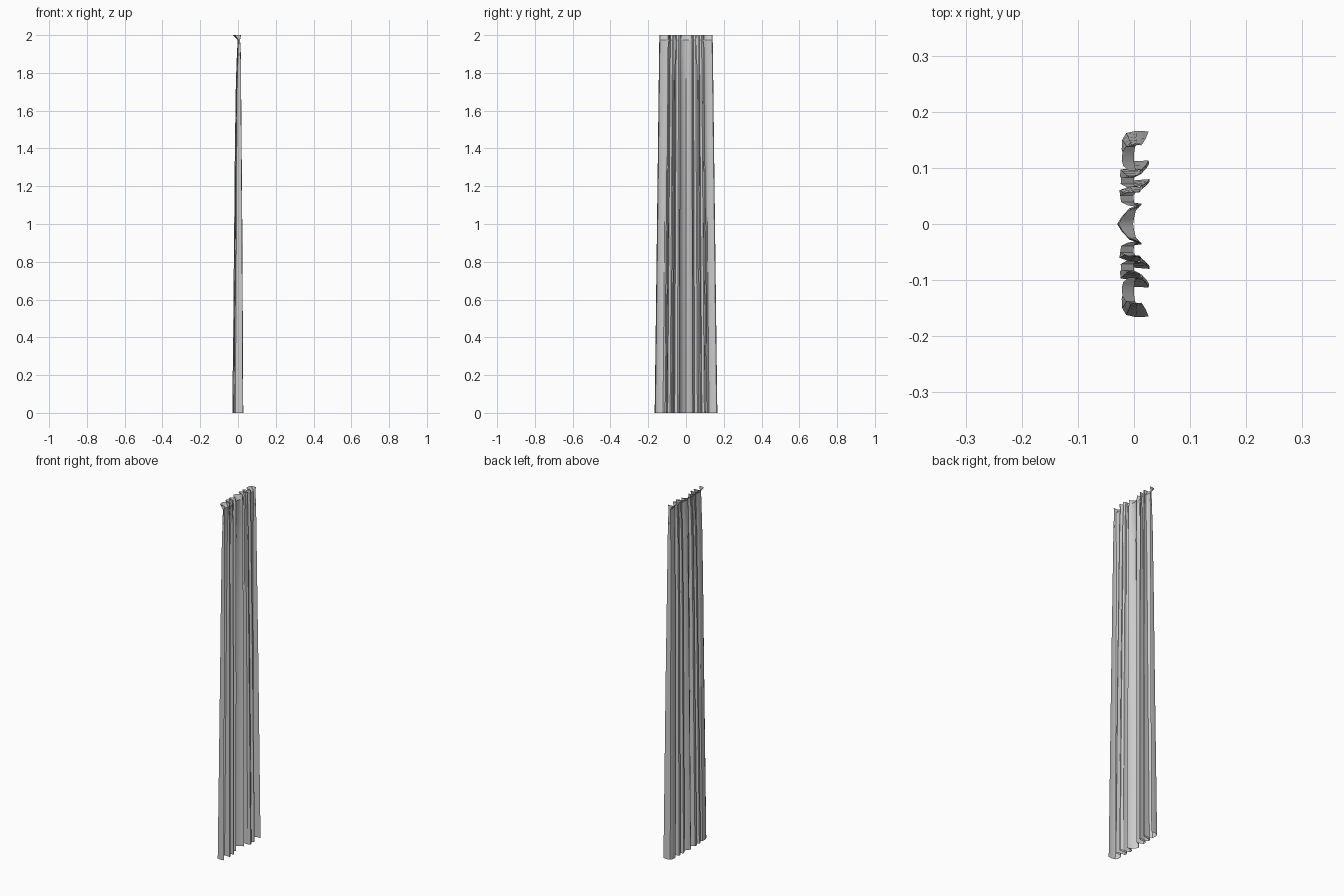
import bpy, bmesh

# Half cross-section of the pleated cloth at the hem: (y, x), centre to outer edge
half = [(0.0, -0.03), (0.013, -0.022), (0.028, -0.008), (0.036, 0.014),
        (0.039, -0.008), (0.046, -0.024), (0.060, -0.026), (0.067, -0.008),
        (0.066, 0.014), (0.074, 0.027), (0.080, 0.028), (0.077, -0.010),
        (0.084, -0.025), (0.097, -0.024), (0.101, 0.008), (0.107, 0.027),
        (0.113, 0.026), (0.112, -0.006), (0.122, -0.019), (0.133, -0.022),
        (0.150, -0.021), (0.162, -0.014), (0.166, 0.003), (0.165, 0.026)]
profile = [(-y, x) for y, x in reversed(half[1:])] + half

# Levels up the cloth: z, width factor, pleat depth factor, x shift
levels = [(0.0, 1.0, 1.0, 0.0), (0.5, 0.962, 0.87, 0.001),
          (1.0, 0.925, 0.74, 0.002), (1.4, 0.895, 0.62, 0.002),
          (1.75, 0.87, 0.48, 0.003), (1.9, 0.858, 0.36, 0.005),
          (1.975, 0.852, 0.22, 0.005), (2.0, 0.85, 0.75, -0.005)]

# Curtain: loft the folded profile from hem to gathered heading
bm = bmesh.new()
rings = [[bm.verts.new((x * depth + shift, y * width, z)) for y, x in profile]
         for z, width, depth, shift in levels]
for low, high in zip(rings, rings[1:]):
    for i in range(len(profile) - 1):
        bm.faces.new((low[i], low[i + 1], high[i + 1], high[i]))
mesh = bpy.data.meshes.new("curtain")
bm.to_mesh(mesh)
bm.free()
curtain = bpy.data.objects.new("curtain", mesh)
bpy.context.collection.objects.link(curtain)

# Soft folds with crisp pleat edges
bpy.context.view_layer.objects.active = curtain
curtain.select_set(True)
bpy.ops.object.shade_smooth_by_angle()
